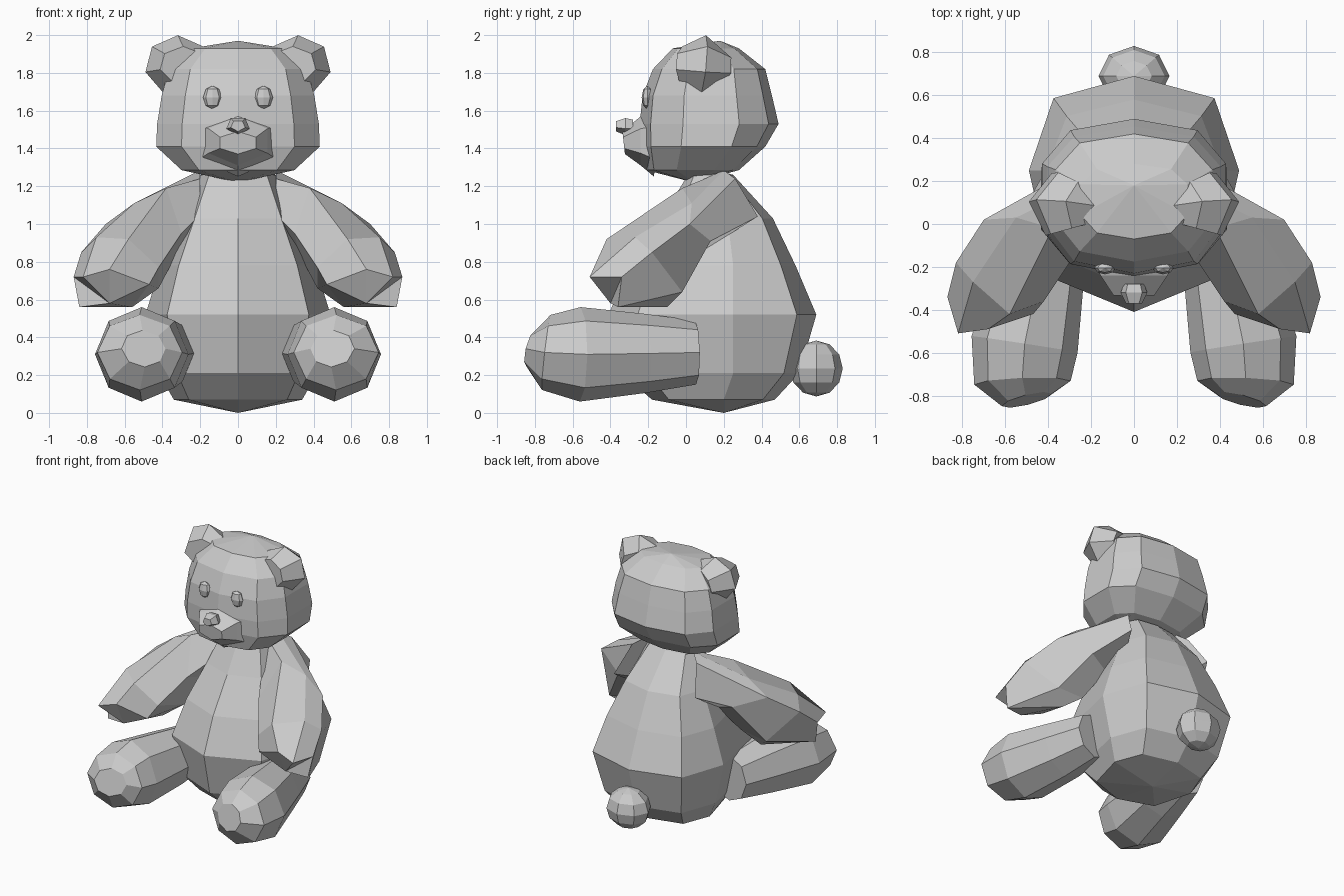
import bpy, bmesh
from math import sin, cos, pi
from mathutils import Vector

if "Cube" in bpy.data.objects:
    bpy.data.objects.remove(bpy.data.objects["Cube"])


def loft(name, rings, start=None, end=None):
    """Skin a stack of equal-sized rings; ends close on a point or a flat face."""
    bm = bmesh.new()
    rows = [[bm.verts.new(p) for p in r] for r in rings]
    n = len(rows[0])
    for a, b in zip(rows, rows[1:]):
        for i in range(n):
            j = (i + 1) % n
            bm.faces.new((a[i], a[j], b[j], b[i]))
    for row, tip in ((rows[0], start), (rows[-1], end)):
        if tip is None:
            bm.faces.new(row)
        else:
            t = bm.verts.new(tip)
            for i in range(n):
                bm.faces.new((row[i], row[(i + 1) % n], t))
    bmesh.ops.recalc_face_normals(bm, faces=bm.faces)
    me = bpy.data.meshes.new(name)
    bm.to_mesh(me)
    bm.free()
    ob = bpy.data.objects.new(name, me)
    bpy.context.collection.objects.link(ob)
    return ob


def flat_ring(n, z, w, front, back, mid, p=0.77):
    """Squarish horizontal ring, first vertex at the front centre."""
    pts = []
    for k in range(n):
        a = 2 * pi * k / n
        s, c = sin(a), cos(a)
        x = w * abs(s) ** p * (1 if s > 0 else -1)
        y = mid + ((front if c > 0 else back) - mid) * abs(c) ** p
        pts.append((x, y, z))
    return pts


def limb(name, path, n, side=1, start=None, end=None):
    """Tapered tube through (x, y, z, rx, rz) stations, mirrored by side."""
    pos = [Vector(s[:3]) for s in path]
    rings = []
    for i, s in enumerate(path):
        d = (pos[min(i + 1, len(pos) - 1)] - pos[max(i - 1, 0)]).normalized()
        u = d.cross(Vector((0, 0, 1))).normalized()
        v = u.cross(d)
        ring = []
        for k in range(n):
            a = 2 * pi * k / n
            q = pos[i] + u * s[3] * sin(a) + v * s[4] * cos(a)
            ring.append((q.x * side, q.y, q.z))
        rings.append(ring)
    return loft(name, rings, start, end)


def ball(name, loc, scale, segs, rings):
    bpy.ops.mesh.primitive_uv_sphere_add(segments=segs, ring_count=rings, location=loc)
    ob = bpy.context.object
    ob.name = name
    ob.scale = scale
    return ob


# Pear-shaped body: z, half width, front y, back y, middle y
body = [(0.07, 0.34, -0.18, 0.47, 0.2), (0.21, 0.42, -0.34, 0.60, 0.25),
        (0.52, 0.49, -0.41, 0.69, 0.25), (0.78, 0.41, -0.30, 0.58, 0.25),
        (1.03, 0.30, -0.13, 0.46, 0.22), (1.26, 0.20, 0.01, 0.25, 0.15)]
loft("body", [flat_ring(8, *r) for r in body], (0, 0.2, 0), (0, 0.15, 1.29))

# Head
head = [(1.285, 0.31, -0.21, 0.28, 0.06), (1.41, 0.45, -0.24, 0.42, 0.12),
        (1.53, 0.445, -0.245, 0.49, 0.14), (1.68, 0.42, -0.23, 0.455, 0.14),
        (1.82, 0.38, -0.175, 0.42, 0.14), (1.93, 0.26, -0.07, 0.28, 0.12)]
loft("head", [flat_ring(10, *r) for r in head], (0, 0.04, 1.22), (0, 0.18, 1.97))

# Snout and nose
limb("snout", [(0, -0.15, 1.43, 0.24, 0.18), (0, -0.24, 1.44, 0.18, 0.13),
               (0, -0.33, 1.43, 0.11, 0.06)], 6)
limb("nose", [(0, -0.28, 1.52, 0.05, -0.04), (0, -0.32, 1.52, 0.065, -0.05),
              (0, -0.37, 1.52, 0.04, -0.03)], 5)

# Arm cross-sections from shoulder to paw: inner, front, top, outer, heel, underside
shoulder = [(.2, 0, 1.05), (.2, .1, 1.24), (.2, .2, 1.285), (.27, .26, 1.24), (.34, .38, 1.04), (.22, .15, .95)]
upper = [(.3, -.18, .95), (.38, -.02, 1.19), (.55, .03, 1.11), (.70, .02, 1.0), (.48, .13, .91), (.32, .08, .85)]
lower = [(.42, -.36, .77), (.58, -.42, .92), (.75, -.27, .93), (.83, -.18, .85), (.66, -.02, .64), (.42, -.05, .66)]
paw = [(.47, -.42, .68), (.68, -.49, .76), (.82, -.51, .72), (.87, -.34, .72), (.84, -.36, .56), (.56, -.10, .56)]

# Paired parts
for s, tag in ((1, "left"), (-1, "right")):
    ball("eye_" + tag, (0.135 * s, -0.205, 1.67), (0.05, 0.03, 0.062), 8, 4)
    limb("ear_" + tag, [(0.29, -0.02, 1.84, 0.13, 0.10), (0.32, 0.09, 1.84, 0.175, 0.16),
                        (0.27, 0.18, 1.82, 0.13, 0.10)], 7, s)
    loft("arm_" + tag, [[(x * s, y, z) for x, y, z in r] for r in (shoulder, upper, lower, paw)],
         end=(.68 * s, -.40, .58))
    limb("leg_" + tag, [(0.40, 0.05, 0.32, 0.16, 0.17), (0.44, -0.22, 0.315, 0.21, 0.21),
                        (0.51, -0.56, 0.31, 0.25, 0.25), (0.52, -0.74, 0.32, 0.225, 0.20),
                        (0.50, -0.82, 0.34, 0.12, 0.10)], 8, s)

# Tail
ball("tail", (0, 0.69, 0.235), (0.165, 0.14, 0.148), 8, 6)
